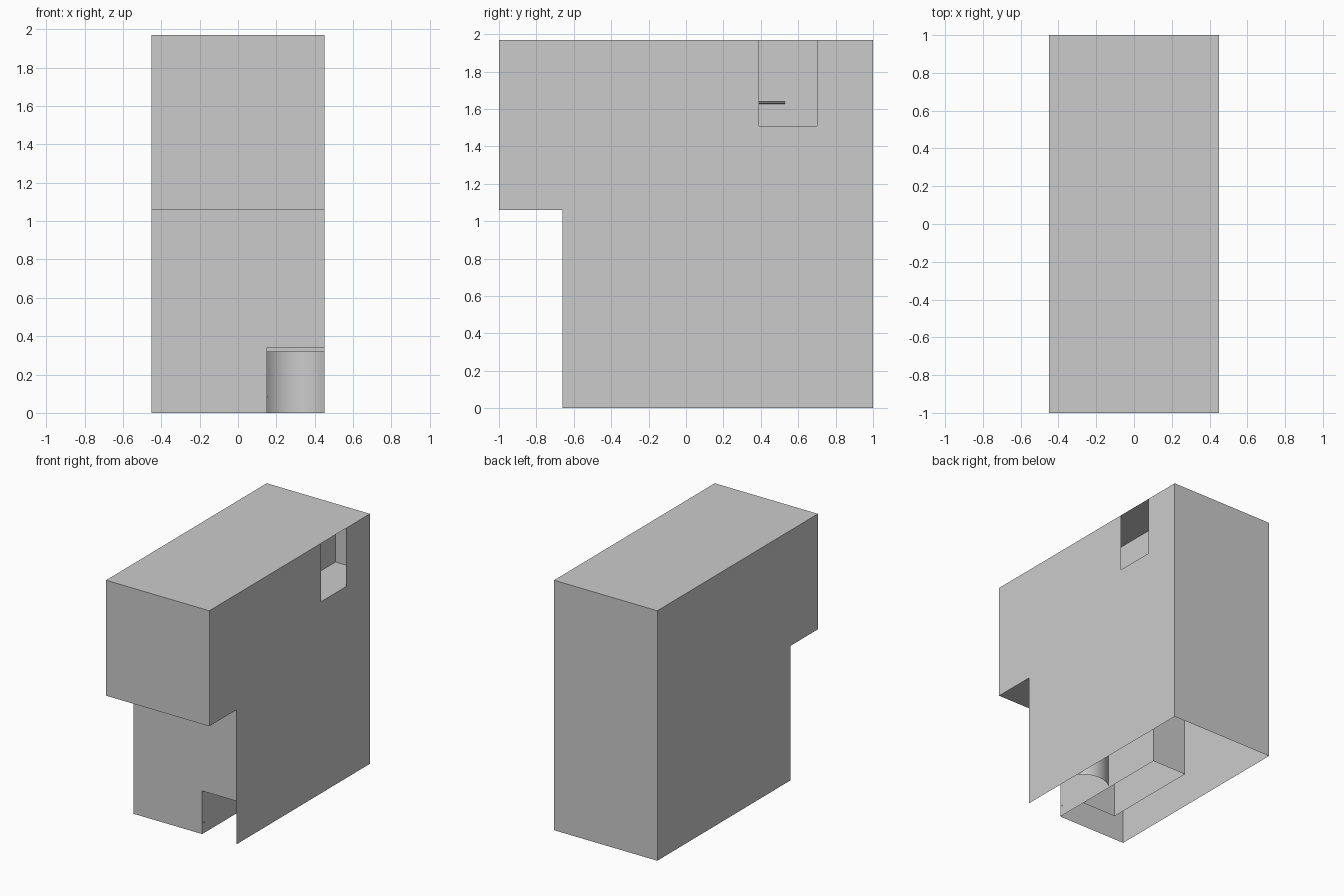
import bpy, bmesh, math
from mathutils import Vector

if "Cube" in bpy.data.objects:
    bpy.data.objects.remove(bpy.data.objects["Cube"])

W, D, H = 0.45, 1.0, 1.97     # half width, half depth, height
FY, SZ = -0.66, 1.06          # lower front plane, step height
IX, CY = 0.15, 0.40           # inner partition, column half depth
WIN0, WIN1, WINZ = 0.39, 0.70, 1.51
CH = 0.34                     # pickup opening height


def make(name, polys, recalc=False):
    bm = bmesh.new()
    for pts in polys:
        bm.faces.new([bm.verts.new(p) for p in pts])
    bmesh.ops.remove_doubles(bm, verts=bm.verts, dist=1e-4)
    if recalc:
        bmesh.ops.recalc_face_normals(bm, faces=bm.faces)
    me = bpy.data.meshes.new(name)
    bm.to_mesh(me)
    bm.free()
    ob = bpy.data.objects.new(name, me)
    bpy.context.collection.objects.link(ob)
    return ob


def xwall(x, yz):
    return [(x, y, z) for y, z in yz]


def ywall(y, x0, x1, z0, z1):
    return [(x0, y, z0), (x1, y, z0), (x1, y, z1), (x0, y, z1)]


def zwall(z, x0, x1, y0, y1):
    return [(x0, y0, z), (x1, y0, z), (x1, y1, z), (x0, y1, z)]


def rect(y0, y1, z0, z1):
    return [(y0, z0), (y1, z0), (y1, z1), (y0, z1)]


# Outer casing: thin sheets, open underneath, with window and pickup opening
side = [(FY, 0), (D, 0), (D, H), (-D, H), (-D, SZ), (FY, SZ)]
side_win = [(FY, 0), (D, 0), (D, H), (WIN1, H), (WIN1, WINZ), (WIN0, WINZ),
            (WIN0, H), (-D, H), (-D, SZ), (FY, SZ)]
front_low = [(-W, FY, 0), (IX, FY, 0), (IX, FY, CH), (W, FY, CH),
             (W, FY, SZ), (-W, FY, SZ)]
make("casing", [
    list(reversed(xwall(-W, side))),
    xwall(W, side_win),
    list(reversed(ywall(D, -W, W, 0, H))),
    ywall(-D, -W, W, SZ, H),
    front_low,
    zwall(H, -W, W, -D, D),
    list(reversed(zwall(SZ, -W, W, -D, FY))),
])

# Inner column, open underneath
make("inner_column", [
    xwall(IX, rect(-CY, CY, 0, WINZ)),
    list(reversed(xwall(-IX, rect(-CY, CY, 0, WINZ)))),
    ywall(-CY, -IX, IX, 0, WINZ),
    list(reversed(ywall(CY, -IX, IX, 0, WINZ))),
    zwall(WINZ, -IX, IX, -CY, CY),
])

# Wall beside the pickup opening
make("pickup_side_wall", [xwall(IX, rect(FY, -CY, 0, CH))])

# Compartment behind the window: floor and inner wall
make("window_compartment", [
    zwall(WINZ, IX, W, -0.11, D),
    xwall(IX, rect(-0.11, D, WINZ, H)),
])

# Curved back of the pickup space
chord, sag = 0.15, 0.07
r = (chord ** 2 + sag ** 2) / (2 * sag)
half = math.asin(chord / r)
n = 16
arc = [(0.30 + r * math.sin(-half + 2 * half * i / n),
        -0.11 + sag - r + r * math.cos(-half + 2 * half * i / n))
       for i in range(n + 1)]
back = make("pickup_curved_back", [
    [(a[0], a[1], 0), (b[0], b[1], 0), (b[0], b[1], 0.32), (a[0], a[1], 0.32)]
    for a, b in zip(arc, arc[1:])])
back.data.shade_smooth()

# Thin rod on the compartment wall
bpy.ops.mesh.primitive_cylinder_add(vertices=10, radius=0.006, depth=0.40,
                                    location=(IX + 0.02, 0.33, 1.633),
                                    rotation=(math.pi / 2, 0, 0))
bpy.context.object.name = "compartment_rod"

# Small stud on the pickup wall
bpy.ops.mesh.primitive_uv_sphere_add(segments=8, ring_count=6, radius=0.005,
                                     location=(IX, -0.64, 0.085))
bpy.context.object.name = "pickup_stud"
